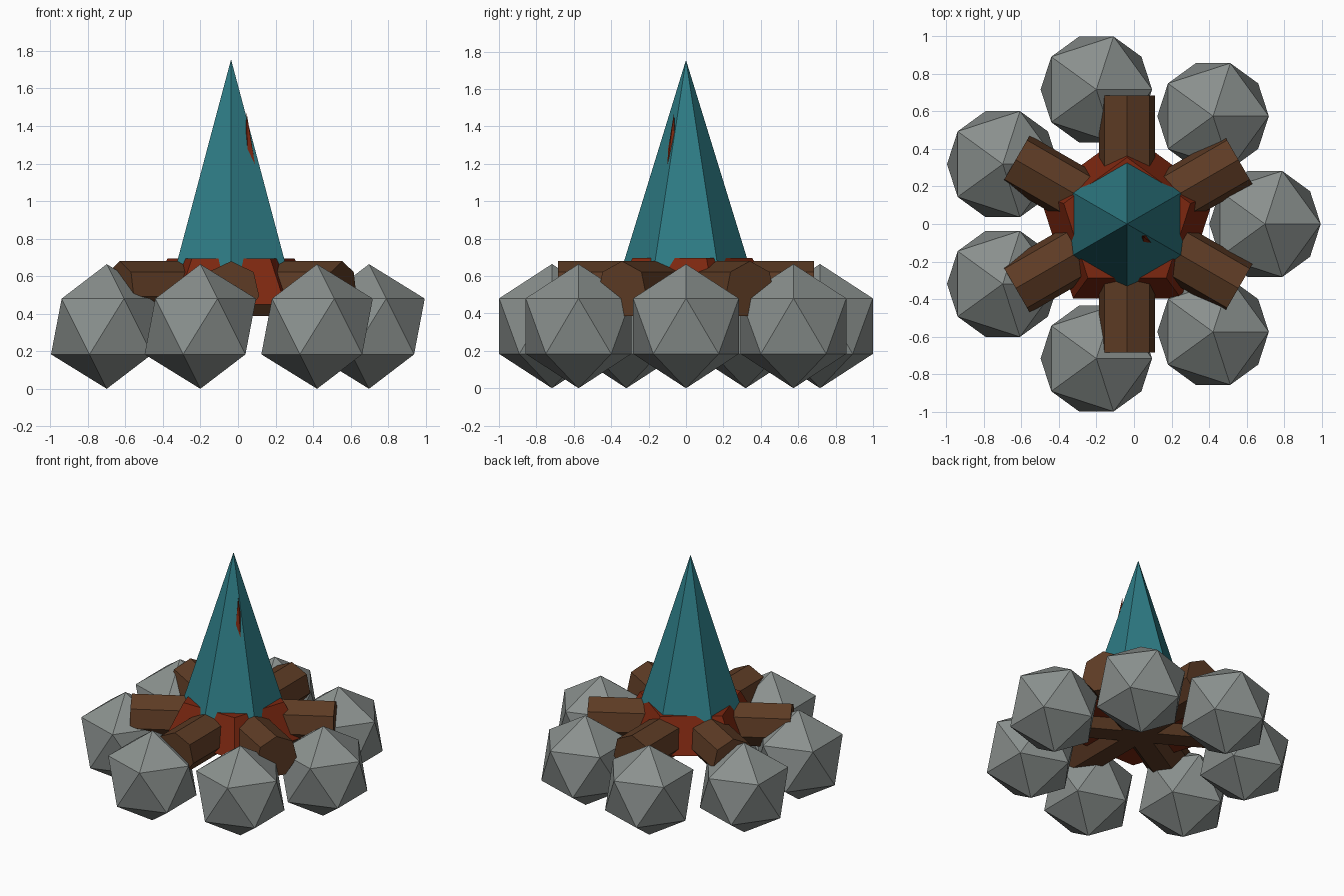
import bpy, bmesh, math
from mathutils import Vector

if "Cube" in bpy.data.objects:
    bpy.data.objects.remove(bpy.data.objects["Cube"])

CX = -0.037  # axis of the fire


def material(name, rgb):
    m = bpy.data.materials.new(name)
    m.diffuse_color = (*rgb, 1)
    m.use_nodes = True
    m.node_tree.nodes["Principled BSDF"].inputs["Base Color"].default_value = m.diffuse_color
    return m


teal = material("teal", (0.027, 0.2, 0.235))
brown = material("brown", (0.11, 0.044, 0.018))
red = material("red", (0.2, 0.02, 0.005))
stone = material("stone", (0.255, 0.28, 0.27))


def finish(name, bm, mat):
    bmesh.ops.recalc_face_normals(bm, faces=bm.faces)
    me = bpy.data.meshes.new(name)
    bm.to_mesh(me)
    bm.free()
    ob = bpy.data.objects.new(name, me)
    bpy.context.collection.objects.link(ob)
    me.materials.append(mat)
    return ob


def ring(center, r, n, u, v):
    # n points around center, first one along v
    return [Vector(center) + r * (math.sin(2 * math.pi * i / n) * u + math.cos(2 * math.pi * i / n) * v)
            for i in range(n)]


def loft(name, a, b, mat):
    # solid between ring a and ring b; a single point in b makes a cone
    bm = bmesh.new()
    va = [bm.verts.new(p) for p in a]
    vb = [bm.verts.new(p) for p in b]
    n = len(va)
    bm.faces.new(va)
    for i in range(n):
        j = (i + 1) % n
        if len(vb) == 1:
            bm.faces.new((va[i], va[j], vb[0]))
        else:
            bm.faces.new((va[i], va[j], vb[j], vb[i]))
    if len(vb) > 1:
        bm.faces.new(vb)
    return finish(name, bm, mat)


X, Y, Z = Vector((1, 0, 0)), Vector((0, 1, 0)), Vector((0, 0, 1))

# ring of seven stones
for i in range(7):
    t = 2 * math.pi * i / 7
    bm = bmesh.new()
    bmesh.ops.create_icosphere(bm, subdivisions=1, radius=0.332)
    ob = finish(f"stone_{i + 1}", bm, stone)
    ob.location = (CX + 0.735 * math.cos(t), 0.735 * math.sin(t), 0.332)

# three crossed seven-sided logs
for i, deg in enumerate((30, 90, 150)):
    t = math.radians(deg)
    d = Vector((math.cos(t), math.sin(t), 0))
    c = Vector((CX, 0, 0.526))
    side = d.cross(Z)
    loft(f"log_{i + 1}", ring(c - d * 0.685, 0.154, 7, side, Z),
         ring(c + d * 0.685, 0.154, 7, side, Z), brown)

# large outer flame
loft("outer_flame", ring((CX, 0, 0.64), 0.343, 6, X, Y), [Vector((CX, 0, 1.755))], teal)

# red five-sided ember bed showing between the logs
loft("ember_bed", ring((CX, 0, 0.45), 0.49, 5, X, Y), ring((CX, 0, 0.695), 0.355, 5, X, Y), red)

# slender inner flame whose tip breaks through
lean = Vector((0.79, -0.613, 0))
loft("inner_flame", ring(Vector((CX, 0, 0.6)) + lean * 0.178, 0.105, 5, lean.cross(Z), lean),
     [Vector((CX, 0, 1.47)) + lean * 0.105], red)
